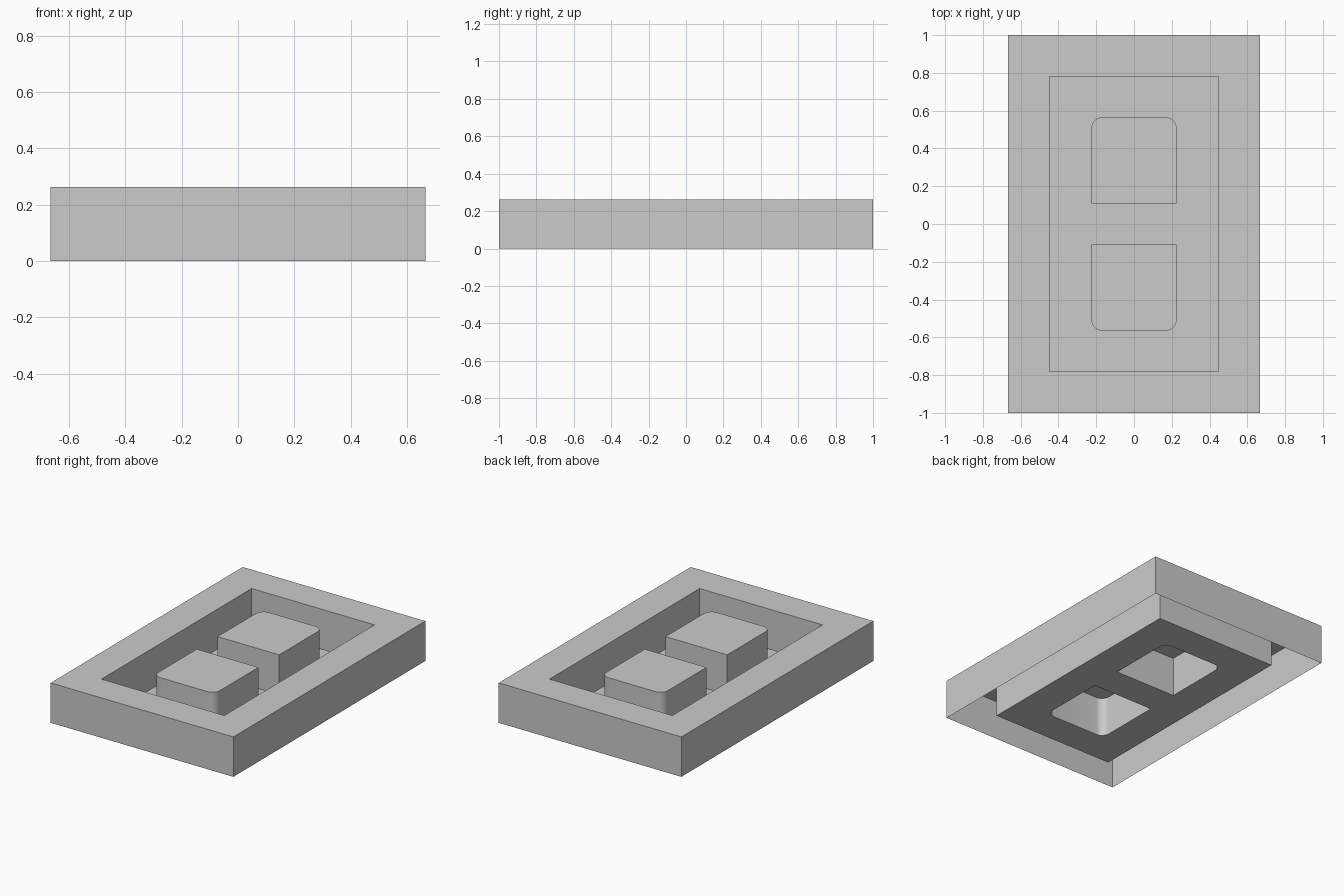
import bpy, bmesh, math

if "Cube" in bpy.data.objects:
    bpy.data.objects.remove(bpy.data.objects["Cube"])

H = 0.263            # overall height
RX, RY = 0.448, 0.782  # recess half-size


def rect(hx, hy):
    return [(-hx, -hy), (hx, -hy), (hx, hy), (-hx, hy)]


def block_outline(side, hx=0.225, y0=0.108, y1=0.564, r=0.055, seg=8):
    """Counter-clockwise outline, rounded on the two corners away from the centre."""
    pts = [(-hx, y0), (hx, y0)]
    for cx, start in ((hx - r, 0), (r - hx, 90)):
        for i in range(seg + 1):
            a = math.radians(start + 90 * i / seg)
            pts.append((cx + r * math.cos(a), y1 - r + r * math.sin(a)))
    return pts if side > 0 else [(x, -y) for x, y in reversed(pts)]


def ring(bm, pts, z):
    return [bm.verts.new((x, y, z)) for x, y in pts]


def bridge(bm, a, b):
    n = len(a)
    for i in range(n):
        j = (i + 1) % n
        bm.faces.new((a[i], a[j], b[j], b[i]))


def finish(bm, name, smooth=False):
    mesh = bpy.data.meshes.new(name)
    bm.to_mesh(mesh)
    bm.free()
    ob = bpy.data.objects.new(name, mesh)
    bpy.context.collection.objects.link(ob)
    if smooth:
        bpy.ops.object.select_all(action='DESELECT')
        ob.select_set(True)
        bpy.context.view_layer.objects.active = ob
        bpy.ops.object.shade_smooth_by_angle(angle=math.radians(30))
    return ob


# Outer frame: outside walls, flat rim, recess walls (open underneath)
bm = bmesh.new()
outer, recess = rect(0.666, 1.0), rect(RX, RY)
rings = [ring(bm, outer, 0), ring(bm, outer, H), ring(bm, recess, H), ring(bm, recess, 0)]
for a, b in zip(rings, rings[1:]):
    bridge(bm, a, b)
finish(bm, "outer_frame")

# Recess floor with openings below the two hollow blocks
bm = bmesh.new()
edges = []
for pts in (rect(RX, RY), block_outline(1), block_outline(-1)):
    v = ring(bm, pts, 0)
    edges += [bm.edges.new((v[i - 1], v[i])) for i in range(len(v))]
bmesh.ops.triangle_fill(bm, edges=edges, use_beauty=True, normal=(0, 0, 1))
for f in bm.faces:
    f.normal_update()
    if f.normal.z < 0:
        f.normal_flip()
finish(bm, "recess_floor")

# Hollow raised blocks
for side, name in ((-1, "front_block"), (1, "back_block")):
    bm = bmesh.new()
    pts = block_outline(side)
    low, high = ring(bm, pts, 0), ring(bm, pts, H)
    bridge(bm, low, high)
    bm.faces.new(high)
    finish(bm, name, smooth=True)
